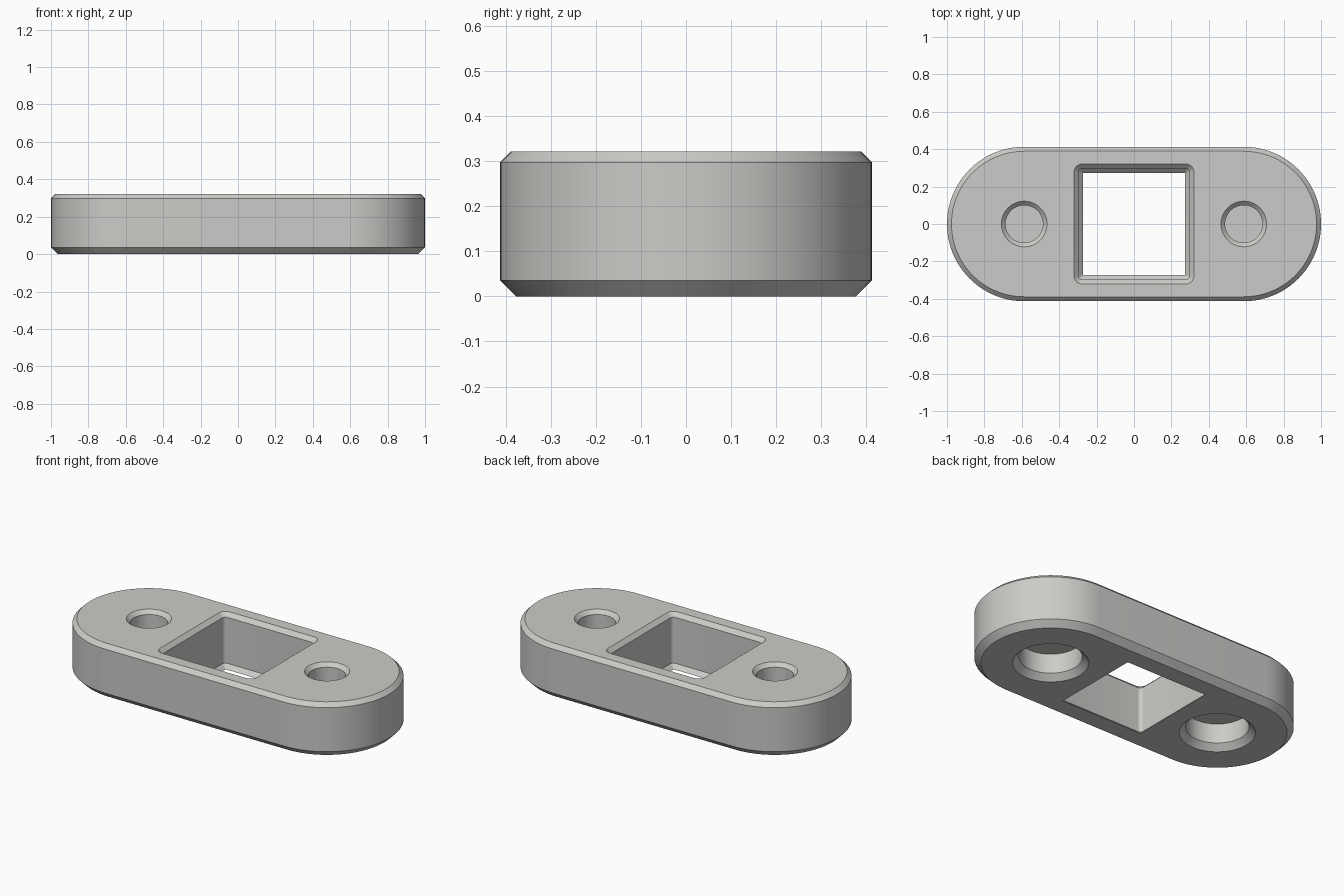
import bpy, bmesh, math

if "Cube" in bpy.data.objects:
    bpy.data.objects.remove(bpy.data.objects["Cube"])

H = 0.322          # plate height
R = 0.413          # end radius
CX = 0.587         # centre of rounded ends and screw holes


def rounded(hx, hy, r, n):
    """Rounded rectangle outline with n segments per corner."""
    pts = []
    for i, (sx, sy) in enumerate(((1, 1), (-1, 1), (-1, -1), (1, -1))):
        for k in range(n + 1):
            a = math.pi / 2 * (i + k / n)
            pts.append((sx * (hx - r) + r * math.cos(a), sy * (hy - r) + r * math.sin(a)))
    return pts


def circle(cx, r, n=64):
    return [(cx + r * math.cos(2 * math.pi * k / n), r * math.sin(2 * math.pi * k / n)) for k in range(n)]


def loft(name, layers):
    """Closed solid through a stack of (z, outline) layers."""
    bm = bmesh.new()
    rings = [[bm.verts.new((x, y, z)) for x, y in pts] for z, pts in layers]
    n = len(rings[0])
    for a, b in zip(rings, rings[1:]):
        for i in range(n):
            j = (i + 1) % n
            bm.faces.new((a[i], a[j], b[j], b[i]))
    bm.faces.new(rings[0][::-1])
    bm.faces.new(rings[-1])
    bmesh.ops.remove_doubles(bm, verts=bm.verts, dist=1e-5)
    bmesh.ops.recalc_face_normals(bm, faces=bm.faces)
    me = bpy.data.meshes.new(name)
    bm.to_mesh(me)
    bm.free()
    ob = bpy.data.objects.new(name, me)
    bpy.context.collection.objects.link(ob)
    return ob


def stadium(inset):
    return rounded(1 - inset, R - inset, R - inset, 24)


# Stadium plate with chamfered rims
plate = loft("mounting_plate", [(0, stadium(0.036)), (0.036, stadium(0)),
                                (H - 0.024, stadium(0)), (H, stadium(0.024))])

# Square window: chamfered top rim, narrow lip at the bottom
wide, mid, lip = (rounded(h, h, r, 6) for h, r in ((0.321, 0.044), (0.2975, 0.022), (0.273, 0.002)))
cutters = [loft("window_cutter", [(-0.05, lip), (0, lip), (0.0245, mid),
                                  (H - 0.0235, mid), (H, wide), (H + 0.05, wide)])]

# Blind screw holes from above, wider counterbores from below, thin web between
for s in (-1, 1):
    c = s * CX
    cutters.append(loft("screw_hole_cutter", [(0.165, circle(c, 0.1)), (H - 0.022, circle(c, 0.1)),
                                              (H, circle(c, 0.122)), (H + 0.05, circle(c, 0.122))]))
    cutters.append(loft("counterbore_cutter", [(-0.05, circle(c, 0.206)), (0, circle(c, 0.206)),
                                               (0.035, circle(c, 0.171)), (0.153, circle(c, 0.171))]))

bpy.context.view_layer.objects.active = plate
plate.select_set(True)
for cutter in cutters:
    cutter.hide_render = True
    mod = plate.modifiers.new("cut", 'BOOLEAN')
    mod.operation = 'DIFFERENCE'
    mod.solver = 'EXACT'
    mod.object = cutter
    bpy.ops.object.modifier_apply(modifier=mod.name)
    bpy.data.objects.remove(cutter)

# Single grey finish
mat = bpy.data.materials.new("light_grey")
mat.diffuse_color = (0.6, 0.6, 0.58, 1)
mat.use_nodes = True
mat.node_tree.nodes["Principled BSDF"].inputs["Base Color"].default_value = mat.diffuse_color
plate.data.materials.clear()
plate.data.materials.append(mat)
bpy.ops.object.shade_smooth_by_angle(angle=math.radians(30))
